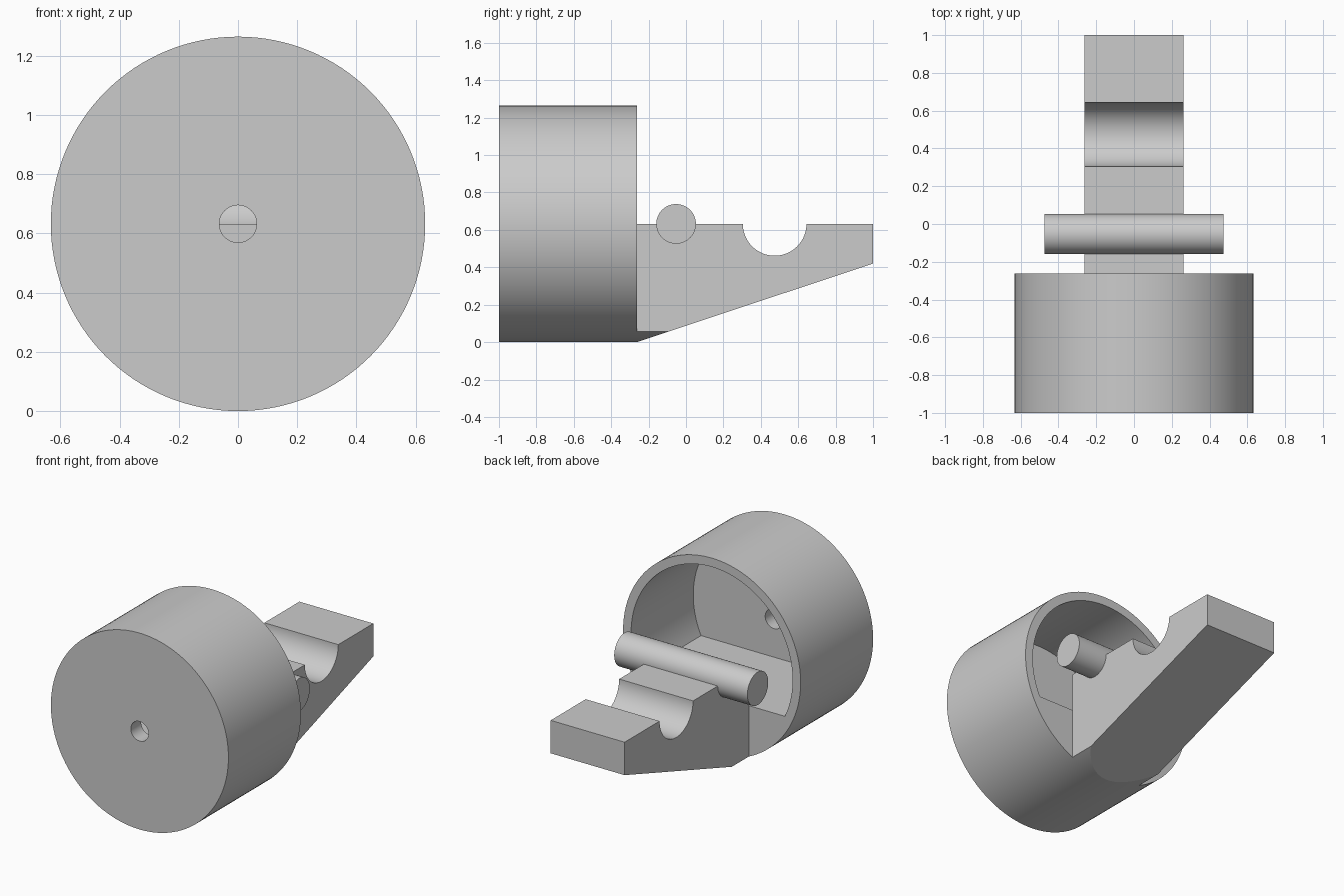
import bpy, bmesh, math
from mathutils import Vector

if "Cube" in bpy.data.objects:
    bpy.data.objects.remove(bpy.data.objects["Cube"])

R = 0.632        # outer radius, also the height of the main axis
RIM = -0.263     # open end of the cup
AXIS_Z = 0.632

grey = bpy.data.materials.new("plain grey")
grey.diffuse_color = (0.6, 0.6, 0.6, 1)
grey.use_nodes = True
grey.node_tree.nodes["Principled BSDF"].inputs["Base Color"].default_value = grey.diffuse_color


def arc(cx, cz, r, a0, a1, n):
    """Points on an arc, angles in radians, both ends included."""
    return [(cx + r * math.cos(a0 + (a1 - a0) * i / n),
             cz + r * math.sin(a0 + (a1 - a0) * i / n)) for i in range(n + 1)]


def circle(cx, cz, r, n=128):
    return arc(cx, cz, r, 0, 2 * math.pi, n)[:-1]


def prism(name, profile, axis, start, end):
    """Extrude a profile along x (profile in y, z) or along y (profile in x, z)."""
    bm = bmesh.new()
    place = (lambda p: (start, *p)) if axis == "x" else (lambda p: (p[0], start, p[1]))
    face = bm.faces.new([bm.verts.new(place(p)) for p in profile])
    moved = bmesh.ops.extrude_face_region(bm, geom=[face])["geom"]
    step = Vector((end - start, 0, 0) if axis == "x" else (0, end - start, 0))
    bmesh.ops.translate(bm, vec=step,
                        verts=[v for v in moved if isinstance(v, bmesh.types.BMVert)])
    bmesh.ops.recalc_face_normals(bm, faces=bm.faces)
    mesh = bpy.data.meshes.new(name)
    bm.to_mesh(mesh)
    bm.free()
    mesh.materials.append(grey)
    obj = bpy.data.objects.new(name, mesh)
    bpy.context.collection.objects.link(obj)
    return obj


def combine(obj, other, operation):
    """Apply a boolean and remove the second object."""
    mod = obj.modifiers.new(operation, "BOOLEAN")
    mod.operation, mod.solver, mod.object = operation, "EXACT", other
    bpy.context.view_layer.objects.active = obj
    bpy.ops.object.modifier_apply(modifier=mod.name)
    bpy.data.objects.remove(other)


# Cup: solid drum, round cavity with a flat floor, small hole in the end wall
body = prism("cup_with_arm", circle(0, AXIS_Z, R), "y", -1, RIM)
inner, floor = 0.575, 0.385
low = math.asin((floor - AXIS_Z) / inner)
cavity = prism("cavity", arc(0, AXIS_Z, inner, low, math.pi - low, 96), "y", -0.895, 0)
combine(body, cavity, "DIFFERENCE")
hole = prism("hole", circle(0, AXIS_Z, 0.063, 48), "y", -1.1, -0.8)
combine(body, hole, "DIFFERENCE")

# Arm: tapered profile with a round notch, its underside trimmed to the drum's curve
notch = arc(0.474, AXIS_Z, 0.17, math.pi, 2 * math.pi, 48)
arm = prism("arm", [(RIM, 0), (RIM, AXIS_Z), *notch, (1, AXIS_Z), (1, 0.42)],
            "x", -0.263, 0.263)
combine(arm, prism("trim", circle(0, AXIS_Z, R), "y", -0.5, 1.2), "INTERSECT")
combine(body, arm, "UNION")

# Cross bar lying across the arm
bar = prism("cross_bar", circle(-0.053, AXIS_Z, 0.106, 64), "x", -0.474, 0.474)

# Smooth curved faces, crisp edges
for obj in (body, bar):
    bpy.ops.object.select_all(action="DESELECT")
    obj.select_set(True)
    bpy.context.view_layer.objects.active = obj
    bpy.ops.object.shade_smooth_by_angle(angle=math.radians(15))
